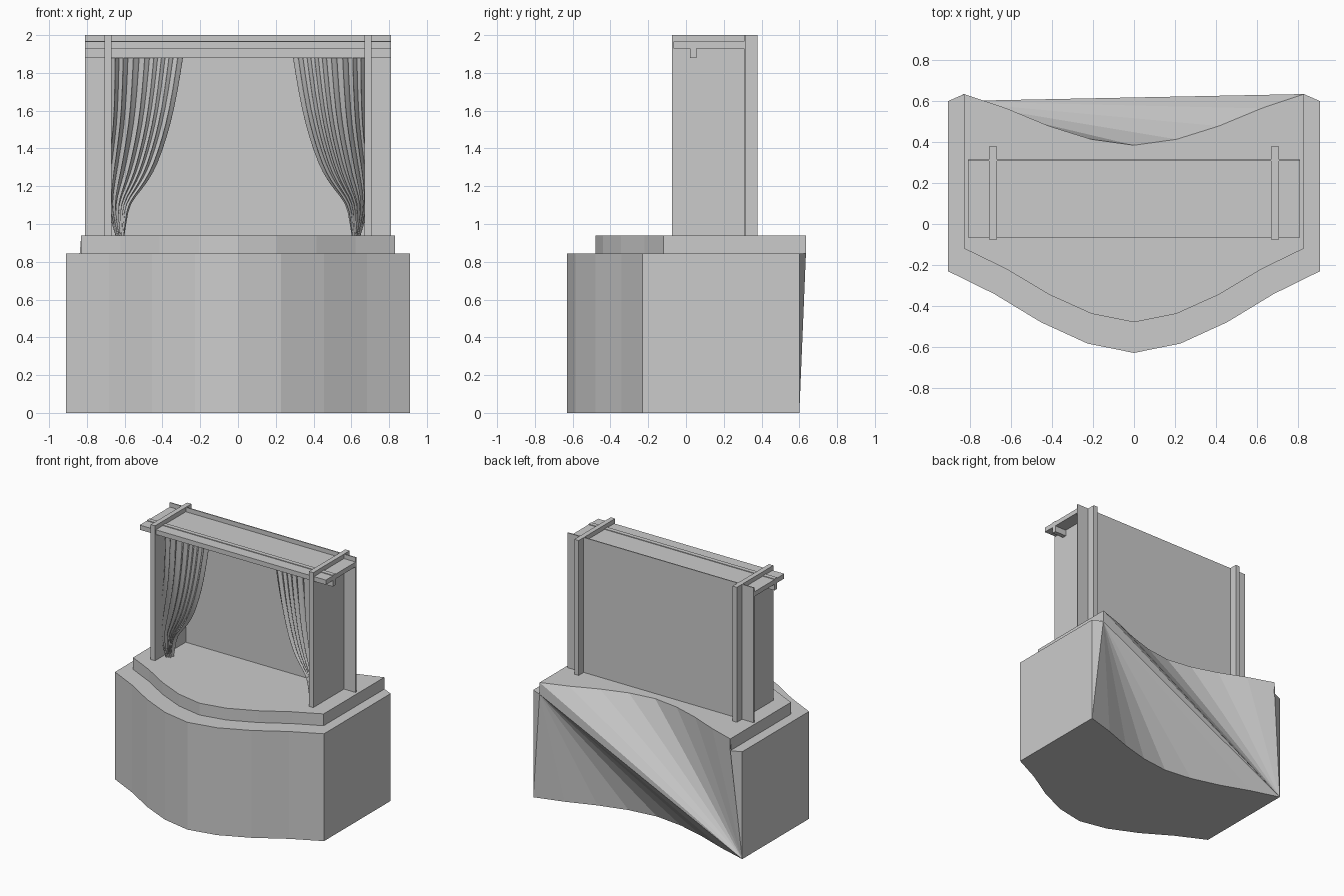
import bpy, bmesh, math

if "Cube" in bpy.data.objects:
    bpy.data.objects.remove(bpy.data.objects["Cube"])


def finish(bm, name):
    bmesh.ops.recalc_face_normals(bm, faces=bm.faces[:])
    me = bpy.data.meshes.new(name)
    bm.to_mesh(me)
    bm.free()
    ob = bpy.data.objects.new(name, me)
    bpy.context.collection.objects.link(ob)
    return ob


def box(name, x0, x1, y0, y1, z0, z1):
    bm = bmesh.new()
    bmesh.ops.create_cube(bm, size=1)
    for v in bm.verts:
        v.co = ((x0 + x1) / 2 + v.co.x * (x1 - x0),
                (y0 + y1) / 2 + v.co.y * (y1 - y0),
                (z0 + z1) / 2 + v.co.z * (z1 - z0))
    return finish(bm, name)


def mirror(ob):
    ob.modifiers.new("mirror", 'MIRROR').use_mirror_merge = False


# Bowed curve shared by the fronts and the back: 9 points from -w to w
BOW = [0, 0.28, 0.625, 0.885, 1, 0.885, 0.625, 0.28, 0]


def bow(w, y_end, y_mid):
    return [(w * (i / 4 - 1), y_end + (y_mid - y_end) * b) for i, b in enumerate(BOW)]


# Stepped stage base: wide plinth, narrower platform, concave back
W, P = 0.91, 0.83
PLINTH_Z, STAGE_Z = 0.845, 0.938
plinth = [(-W, 0.60)] + bow(W, -0.23, -0.63) + [(W, 0.60)]
platform = [(-P, 0.635)] + bow(P, -0.12, -0.48) + [(P, 0.635)]
bm = bmesh.new()
rows = [[bm.verts.new((x, y, z)) for x, y in path] for path, z in
        ((plinth, 0), (plinth, PLINTH_Z), (platform, PLINTH_Z), (platform, STAGE_Z))]
for a, b in zip(rows, rows[1:]):
    for i in range(len(a) - 1):
        bm.faces.new((a[i], a[i + 1], b[i + 1], b[i]))
low = [bm.verts.new((x, y, 0)) for x, y in bow(W, 0.60, 0.36)[1:-1]]
high = [bm.verts.new((x, y, STAGE_Z)) for x, y in bow(P, 0.635, 0.385)[1:-1]]
bm.faces.new(rows[0] + low[::-1])
bm.faces.new(rows[3] + high[::-1])


# Back surface folded along one diagonal
def fan(apex, chain):
    for a, b in zip(chain, chain[1:]):
        bm.faces.new((apex, a, b))


tip, foot = rows[2][-1], rows[0][0]
fan(tip, [foot] + low + [rows[0][-1], rows[1][-1]])
fan(foot, [tip, rows[3][-1]] + high[::-1] + [rows[3][0], rows[2][0], rows[1][0]])
finish(bm, "stage_base")

# Theatre frame
box("back_panel", -0.81, 0.81, 0.307, 0.315, STAGE_Z, 2.0)
mirror(box("side_wall", 0.67, 0.708, -0.075, 0.378, STAGE_Z, 2.0))
box("roof_board", -0.81, 0.81, -0.065, 0.307, 1.928, 1.965)
box("curtain_rail", -0.81, 0.81, 0.022, 0.056, 1.88, 1.97)

# Gathered curtain: (z, outer x, inner x, fold depth), top to bottom
PROFILE = [(1.89, .67, .285, .018), (1.7, .67, .315, .022), (1.52, .675, .355, .026),
           (1.38, .69, .40, .03), (1.27, .70, .445, .032), (1.18, .70, .51, .034),
           (1.11, .69, .575, .034), (1.02, .67, .592, .032), (.94, .645, .605, .028)]
COLS, FOLDS = 96, 8
bm = bmesh.new()
grid = []
for r, (z, xo, xi, depth) in enumerate(PROFILE):
    row = []
    for c in range(COLS + 1):
        u = c / COLS
        s = u + 0.025 * math.sin(9 * u)
        ph = 2 * math.pi * FOLDS * s
        amp = depth * (0.8 + 0.3 * math.sin(5 * u + 1))
        x = xo + (xi - xo) * u + 0.006 * math.sin(2 * ph)
        row.append(bm.verts.new((x, 0.042 + amp * math.cos(ph + 0.1 * r), z)))
    grid.append(row)
for a, b in zip(grid, grid[1:]):
    for c in range(COLS):
        bm.faces.new((a[c], a[c + 1], b[c + 1], b[c])).smooth = True
curtain = finish(bm, "curtain")
curtain.modifiers.new("soften", 'SUBSURF').levels = 1
curtain.modifiers["soften"].render_levels = 1
mirror(curtain)
